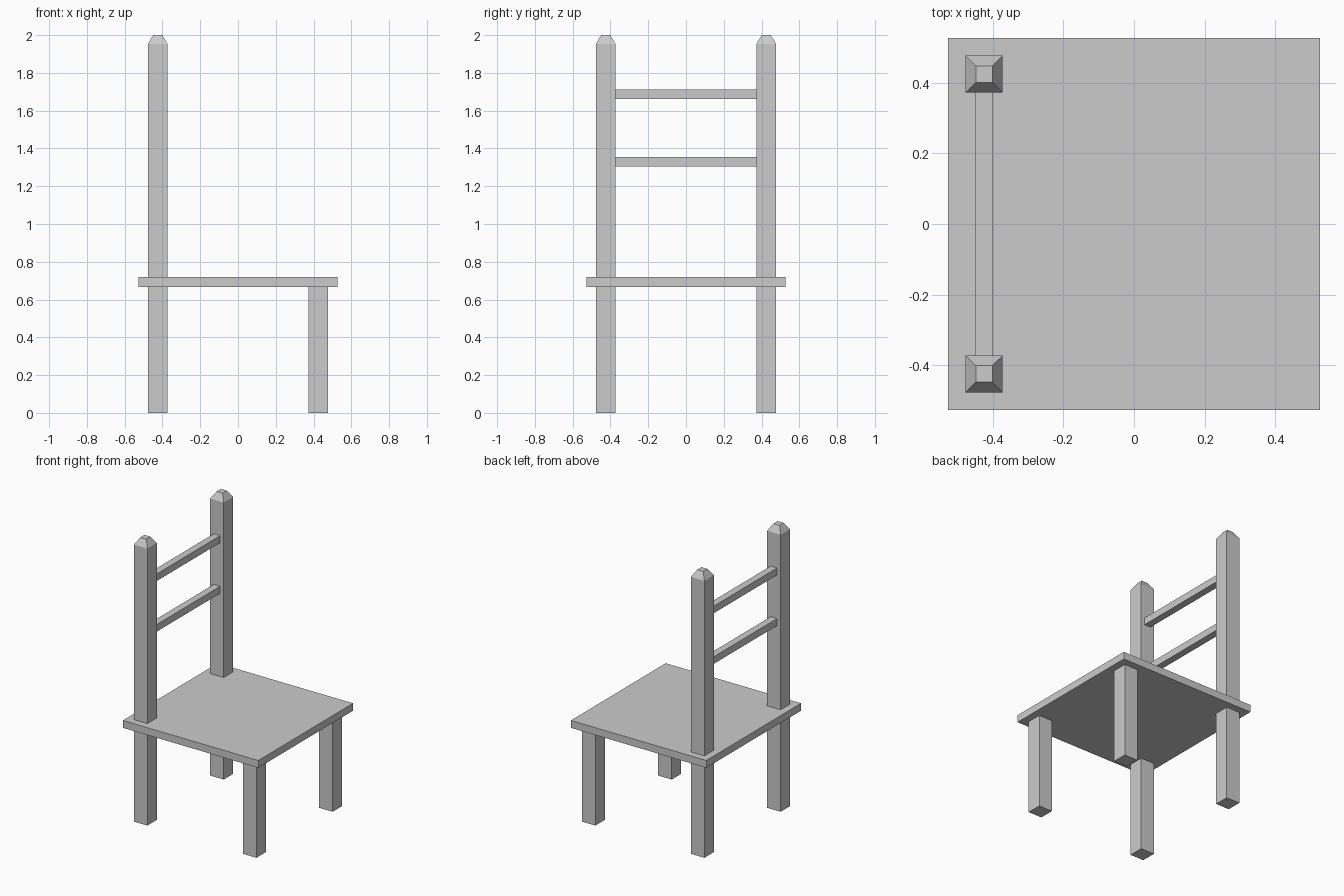
import bpy
import bmesh

if "Cube" in bpy.data.objects:
    bpy.data.objects.remove(bpy.data.objects["Cube"])

POST = 0.425      # leg centre offset in x and y
W = 0.105         # leg thickness
SEAT_LOW, SEAT_TOP = 0.667, 0.719


def box(name, low, high, taper=None):
    """Box between two corners; taper=(height, scale) adds a narrowing cap on top."""
    bm = bmesh.new()
    bmesh.ops.create_cube(bm, size=1)
    for v in bm.verts:
        for i in range(3):
            v.co[i] = low[i] if v.co[i] < 0 else high[i]
    if taper:
        height, scale = taper
        top = max(bm.faces, key=lambda f: f.calc_center_median().z)
        centre = top.calc_center_median()
        new = bmesh.ops.extrude_discrete_faces(bm, faces=[top])["faces"][0]
        for v in new.verts:
            v.co.x = centre.x + (v.co.x - centre.x) * scale
            v.co.y = centre.y + (v.co.y - centre.y) * scale
            v.co.z += height
    bmesh.ops.recalc_face_normals(bm, faces=bm.faces)
    mesh = bpy.data.meshes.new(name)
    bm.to_mesh(mesh)
    bm.free()
    obj = bpy.data.objects.new(name, mesh)
    bpy.context.collection.objects.link(obj)
    return obj


# Seat
box("seat", (-0.528, -0.528, SEAT_LOW), (0.528, 0.528, SEAT_TOP))

# Short legs on +x, tall back posts with tapered tips on -x
h = W / 2
for side, y in (("right", -POST), ("left", POST)):
    box(f"short_leg_{side}", (POST - h, y - h, 0), (POST + h, y + h, SEAT_LOW))
    box(f"back_post_{side}", (-POST - h, y - h, 0), (-POST + h, y + h, 1.953),
        taper=(0.047, 0.45))

# Backrest rails between the posts
for name, z in (("lower_rail", 1.33), ("upper_rail", 1.687)):
    box(name, (-POST - 0.025, -POST + h, z - 0.025), (-POST + 0.025, POST - h, z + 0.025))
